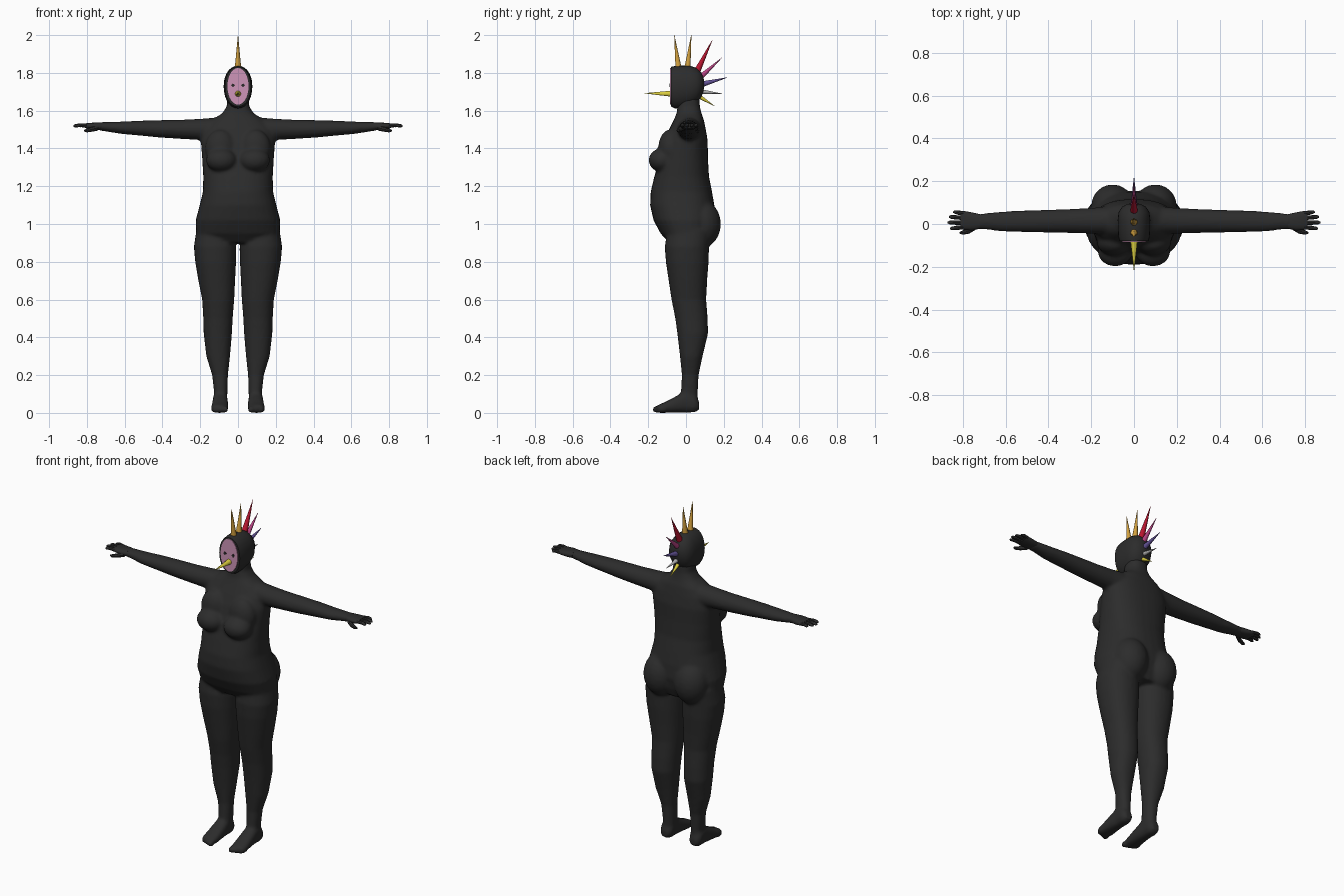
import bpy, bmesh, math
from mathutils import Vector, Matrix

cube = bpy.data.objects.get("Cube")
if cube:
    bpy.data.objects.remove(cube, do_unlink=True)


def material(name, r, g, b):
    m = bpy.data.materials.new(name)
    m.use_nodes = True
    m.diffuse_color = (r, g, b, 1)
    bsdf = next(n for n in m.node_tree.nodes if n.type == 'BSDF_PRINCIPLED')
    bsdf.inputs["Base Color"].default_value = (r, g, b, 1)
    bsdf.inputs["Roughness"].default_value = 0.7
    return m


black = material("matte black", 0.025, 0.025, 0.025)
pink = material("mask pink", 0.62, 0.30, 0.48)
orange = material("orange", 0.66, 0.36, 0.05)
red = material("red", 0.50, 0.008, 0.03)
magenta = material("magenta", 0.50, 0.06, 0.24)
purple = material("purple", 0.13, 0.09, 0.32)
grey = material("light grey", 0.45, 0.45, 0.45)
yellow = material("yellow", 0.72, 0.62, 0.05)


def loft(bm, rings, sides=24, power=2.0):
    """Closed skin through rings given as (centre, half axis u, half axis v)."""
    loops = []
    for c, u, v in rings:
        loop = []
        for i in range(sides):
            a = math.tau * i / sides
            ca, sa = math.cos(a), math.sin(a)
            p = Vector(u) * math.copysign(abs(ca) ** (2 / power), ca)
            q = Vector(v) * math.copysign(abs(sa) ** (2 / power), sa)
            loop.append(bm.verts.new(Vector(c) + p + q))
        loops.append(loop)
    for a, b in zip(loops, loops[1:]):
        for i in range(sides):
            j = (i + 1) % sides
            bm.faces.new((a[i], a[j], b[j], b[i]))
    bm.faces.new(loops[0][::-1])
    bm.faces.new(loops[-1])


def blob(bm, centre, radii):
    bmesh.ops.create_uvsphere(bm, u_segments=20, v_segments=14, radius=1,
                              matrix=Matrix.Translation(centre) @ Matrix.Diagonal((*radii, 1)))


def upright(z, x0, x1, y0, y1):
    """Horizontal ring from its extents."""
    return ((x0 + x1) / 2, (y0 + y1) / 2, z), ((x1 - x0) / 2, 0, 0), (0, (y1 - y0) / 2, 0)


def along_x(x, y0, y1, z0, z1):
    return (x, (y0 + y1) / 2, (z0 + z1) / 2), (0, (y1 - y0) / 2, 0), (0, 0, (z1 - z0) / 2)


def along_y(y, x0, x1, z0, z1):
    return ((x0 + x1) / 2, y, (z0 + z1) / 2), ((x1 - x0) / 2, 0, 0), (0, 0, (z1 - z0) / 2)


def finish(bm, name, mat, smooth=True):
    bmesh.ops.recalc_face_normals(bm, faces=bm.faces)
    me = bpy.data.meshes.new(name)
    bm.to_mesh(me)
    bm.free()
    ob = bpy.data.objects.new(name, me)
    bpy.context.collection.objects.link(ob)
    me.materials.append(mat)
    if smooth:
        bpy.ops.object.select_all(action='DESELECT')
        ob.select_set(True)
        bpy.context.view_layer.objects.active = ob
        bpy.ops.object.shade_smooth_by_angle(angle=math.radians(40))
    return ob


# Torso and neck
body = bmesh.new()
torso = [(0.90, .17, -.09, .12), (0.95, .222, -.135, .14), (1.02, .224, -.172, .155),
         (1.10, .203, -.19, .15), (1.17, .186, -.187, .138), (1.25, .184, -.168, .122),
         (1.35, .19, -.14, .116), (1.44, .197, -.115, .115), (1.50, .185, -.09, .105),
         (1.55, .14, -.065, .095), (1.585, .085, -.05, .082), (1.62, .06, -.045, .074),
         (1.68, .055, -.04, .07)]
loft(body, [upright(z, -w, w, f, b) for z, w, f, b in torso], 32, 2.4)

legs = [(0.97, .03, .22, -.10, .13), (0.88, .008, .234, -.112, .122), (0.80, .01, .227, -.107, .12),
        (0.70, .015, .21, -.092, .112), (0.60, .02, .19, -.077, .107), (0.50, .028, .184, -.057, .115),
        (0.42, .032, .182, -.046, .117), (0.30, .042, .168, -.032, .088),
        (0.20, .053, .137, -.022, .067), (0.10, .056, .126, -.028, .062), (0.03, .06, .13, -.03, .065)]
foot = [(.07, .07, .12, .015, .06), (.045, .057, .133, .002, .1), (0, .055, .133, .002, .12),
        (-.05, .052, .137, .002, .09), (-.11, .05, .142, 0, .058), (-.15, .054, .14, 0, .042)]
arm = [(.10, -.05, .085, 1.43, 1.565), (.20, -.045, .075, 1.445, 1.557), (.30, -.042, .07, 1.45, 1.552),
       (.42, -.04, .066, 1.458, 1.55), (.52, -.038, .063, 1.468, 1.547), (.62, -.035, .058, 1.477, 1.542),
       (.70, -.025, .05, 1.49, 1.54), (.74, -.024, .046, 1.495, 1.54)]

# Limbs and soft masses, repeated on both sides
for s in (1, -1):
    loft(body, [upright(z, s * a, s * b, f, k) for z, a, b, f, k in legs], 24, 2.2)
    loft(body, [along_y(y, s * a, s * b, l, h) for y, a, b, l, h in foot], 20, 2.4)
    loft(body, [along_x(s * x, *r) for x, *r in arm])
    blob(body, (s * .088, -.128, 1.338), (.082, .07, .062))
    blob(body, (s * .092, -.085, 1.40), (.082, .062, .10))
    blob(body, (s * .10, .085, 1.00), (.10, .1, .125))
    for i in range(5):
        r = .015 - .002 * i
        blob(body, (s * (.066 + .017 * i), -.158 + .008 * i, .018), (r, .022, .018))
ob = finish(body, "body", black, smooth=False)
remesh = ob.modifiers.new("Blend", 'REMESH')
remesh.mode = 'VOXEL'
remesh.voxel_size = 0.01
remesh.use_smooth_shade = True
soften = ob.modifiers.new("Soften", 'SMOOTH')
soften.factor = 0.5
soften.iterations = 4

# Hands
hands = bmesh.new()
palm = [(.72, -.022, .046, 1.497, 1.538), (.755, -.03, .054, 1.497, 1.537),
        (.79, -.028, .06, 1.503, 1.535), (.81, -.024, .058, 1.508, 1.532)]
loft(hands, [along_x(*p) for p in palm], 16, 2.4)
for y0, y1, tip in ((.05, .056, .845), (.029, .033, .865), (.006, .007, .872), (-.015, -.021, .86)):
    mid = (.80 + tip) / 2
    loft(hands, [along_x(x, y - r, y + r, z - r, z + r) for x, y, z, r in
                 ((.795, y0, 1.52, .0105), (mid, (y0 + y1) / 2, 1.523, .01),
                  (tip - .008, y1, 1.52, .008), (tip, y1, 1.519, .003))], 8)
loft(hands, [along_x(x, y - r, y + r, z - r, z + r) for x, y, z, r in
             ((.74, -.012, 1.51, .015), (.77, -.032, 1.502, .013),
              (.80, -.04, 1.495, .01), (.815, -.041, 1.494, .004))], 8)
ob = finish(hands, "hands", black)
ob.modifiers.new("Mirror", 'MIRROR')

# Head with a flat front
head = bmesh.new()
skull = [(-.08, .068, 1.622, 1.832), (-.06, .073, 1.612, 1.836), (-.03, .075, 1.612, 1.838),
         (.02, .076, 1.62, 1.838), (.055, .072, 1.64, 1.826), (.08, .056, 1.67, 1.803),
         (.093, .032, 1.705, 1.775), (.097, .01, 1.73, 1.75)]
loft(head, [along_y(y, -w, w, l, h) for y, w, l, h in skull], 28, 2.1)
finish(head, "head", black)

# Face mask plate and eyes
mask = bmesh.new()
loft(mask, [along_y(y, -.056, .056, 1.632, 1.826) for y in (-.078, -.084)], 28)
finish(mask, "face_mask", pink)
eyes = bmesh.new()
for s in (1, -1):
    loft(eyes, [along_y(y, s * .027 - .011, s * .027 + .011, 1.724, 1.744)
                for y in (-.083, -.087)], 4)
finish(eyes, "eyes", black, smooth=False)


# Spikes: name, colour, base (y, z), tip (y, z), base radius
def spike(name, mat, base, tip, radius):
    b, t = Vector((0, *base)), Vector((0, *tip))
    d = (t - b).normalized()
    u, v = Vector((1, 0, 0)), d.cross((1, 0, 0))
    bm = bmesh.new()
    loft(bm, [(b - d * .015, u * radius, v * radius), (t, u * .0006, v * .0006)], 10)
    finish(bm, name, mat)


spike("nose_spike", yellow, (-.08, 1.69), (-.22, 1.692), .018)
spike("front_spike", orange, (-.04, 1.83), (-.062, 2.0), .018)
spike("crown_spike", orange, (.008, 1.83), (.028, 2.0), .018)
spike("upper_back_spike", red, (.062, 1.815), (.14, 1.975), .019)
spike("back_spike", magenta, (.085, 1.785), (.19, 1.88), .016)
spike("middle_back_spike", purple, (.092, 1.742), (.22, 1.776), .017)
spike("lower_back_spike", grey, (.088, 1.70), (.19, 1.69), .014)
spike("nape_spike", yellow, (.07, 1.675), (.15, 1.625), .014)
